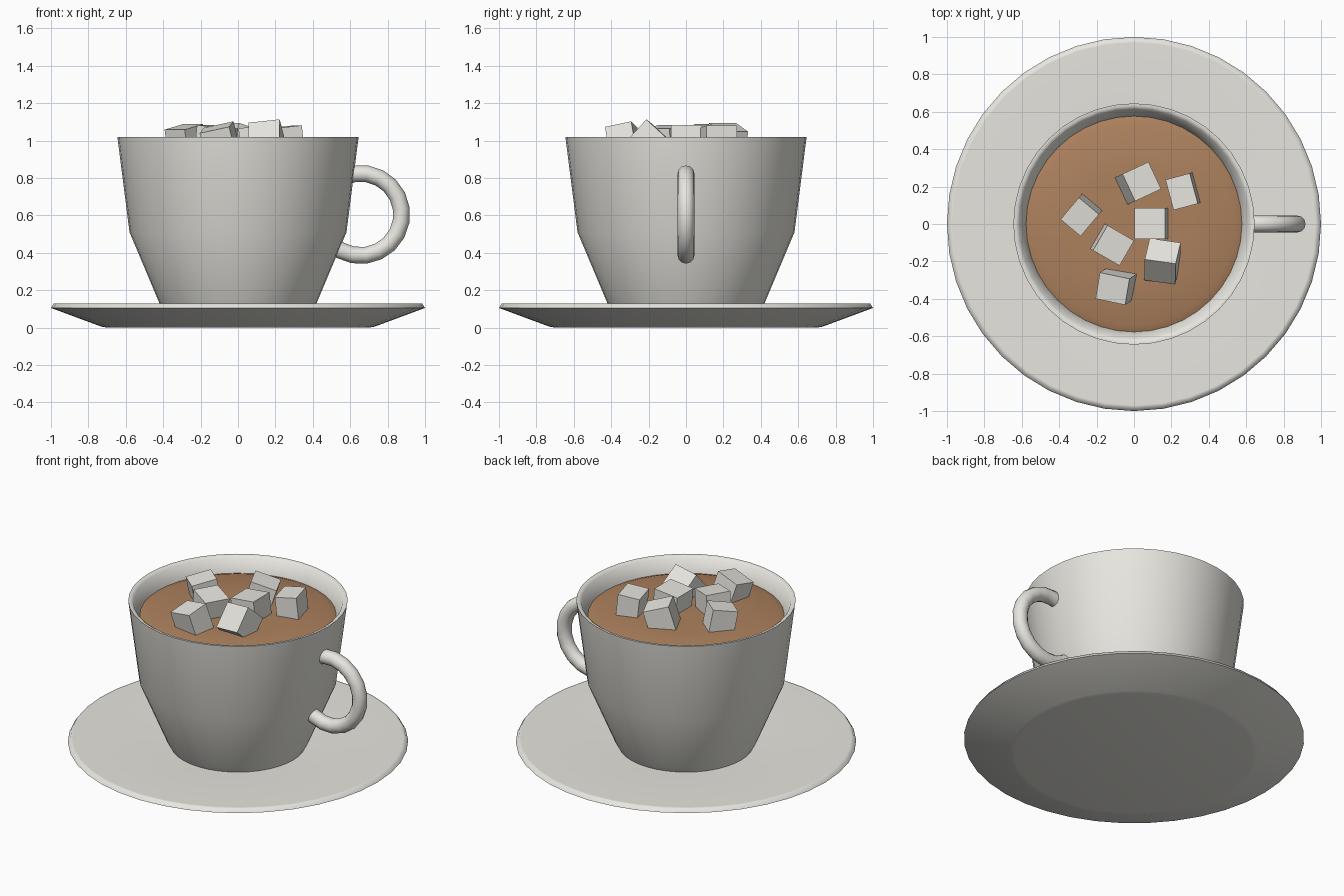
import bpy, bmesh, math
from mathutils import Matrix, Euler, Vector

if "Cube" in bpy.data.objects:
    bpy.data.objects.remove(bpy.data.objects["Cube"])


def material(name, rgb):
    m = bpy.data.materials.new(name)
    m.diffuse_color = (*rgb, 1)
    m.use_nodes = True
    m.node_tree.nodes["Principled BSDF"].inputs["Base Color"].default_value = m.diffuse_color
    return m


WHITE = material("warm white", (0.8, 0.79, 0.74))
BROWN = material("cocoa brown", (0.42, 0.22, 0.11))


def finish(name, bm, mat, angle=None):
    bmesh.ops.remove_doubles(bm, verts=bm.verts, dist=1e-5)
    bmesh.ops.recalc_face_normals(bm, faces=bm.faces)
    me = bpy.data.meshes.new(name)
    bm.to_mesh(me)
    bm.free()
    ob = bpy.data.objects.new(name, me)
    bpy.context.collection.objects.link(ob)
    me.materials.append(mat)
    if angle:
        bpy.ops.object.select_all(action='DESELECT')
        ob.select_set(True)
        bpy.context.view_layer.objects.active = ob
        bpy.ops.object.shade_smooth_by_angle(angle=math.radians(angle))
    return ob


def lathe(name, profile, mat, angle=30, sides=40):
    bm = bmesh.new()
    vs = [bm.verts.new((r, 0, z)) for r, z in profile]
    es = [bm.edges.new(p) for p in zip(vs, vs[1:])]
    bmesh.ops.spin(bm, geom=vs + es, cent=(0, 0, 0), axis=(0, 0, 1),
                   angle=math.tau, steps=sides, use_merge=False)
    bmesh.ops.dissolve_degenerate(bm, dist=1e-5, edges=bm.edges)
    return finish(name, bm, mat, angle)


# Saucer: shallow dish with a thin rim
lathe("saucer", [(0, 0), (0.70, 0), (0.73, 0.005), (1.0, 0.105), (0.985, 0.128),
                 (0.97, 0.129), (0.42, 0.09), (0, 0.09)], WHITE, 60)

# Cup: tapered wall, bevelled lip, hollow inside
lathe("cup", [(0, 0.085), (0.395, 0.085), (0.42, 0.13), (0.58, 0.51), (0.645, 1.02),
              (0.63, 1.02), (0.615, 1.01), (0.575, 0.92), (0.535, 0.52),
              (0.38, 0.15), (0, 0.15)], WHITE, 50)

# Cocoa surface: gently domed
lathe("cocoa", [(0, 0.95), (0.3, 0.948), (0.54, 0.94), (0.577, 0.926)], BROWN, 50)

# Handle: open ring swept in the xz plane, ends buried in the cup wall
bm = bmesh.new()
rings, steps, tube = [], 14, 12
for i in range(steps + 1):
    a = math.radians(-137 + 254 * i / steps)
    out = Vector((math.cos(a), 0, math.sin(a)))
    mid = Vector((0.655, 0, 0.605)) + out * 0.22
    ring = []
    for j in range(tube):
        t = math.tau * j / tube
        ring.append(bm.verts.new(mid + out * 0.045 * math.cos(t)
                                 + Vector((0, 0.045 * math.sin(t), 0))))
    rings.append(ring)
for p, q in zip(rings, rings[1:]):
    for j in range(tube):
        k = (j + 1) % tube
        bm.faces.new((p[j], p[k], q[k], q[j]))
bm.faces.new(rings[0])
bm.faces.new(rings[-1])
finish("handle", bm, WHITE, 40)

# Marshmallows: x, y, width, depth, then tilt x, tilt y, turn z in degrees
cubes = [(0.02, 0.217, 0.16, 0.16, 0, 17, 25),
         (0.263, 0.175, 0.135, 0.168, 0, -6, 15),
         (-0.28, 0.05, 0.155, 0.14, 0, -11, 50),
         (-0.118, -0.11, 0.165, 0.155, 0, 7, -30),
         (0.093, 0.003, 0.165, 0.165, 0, -6, 0),
         (0.152, -0.2, 0.168, 0.155, -42, -6, -8),
         (-0.095, -0.333, 0.165, 0.145, 12, -12, -12)]
for i, (x, y, w, d, *rot) in enumerate(cubes):
    bm = bmesh.new()
    turn = Euler([math.radians(t) for t in rot]).to_matrix().to_4x4()
    bmesh.ops.create_cube(bm, size=1, matrix=Matrix.Translation((x, y, 0.992)) @ turn
                          @ Matrix.Diagonal((w, d, 0.165, 1)))
    finish(f"marshmallow_{i + 1}", bm, WHITE)
